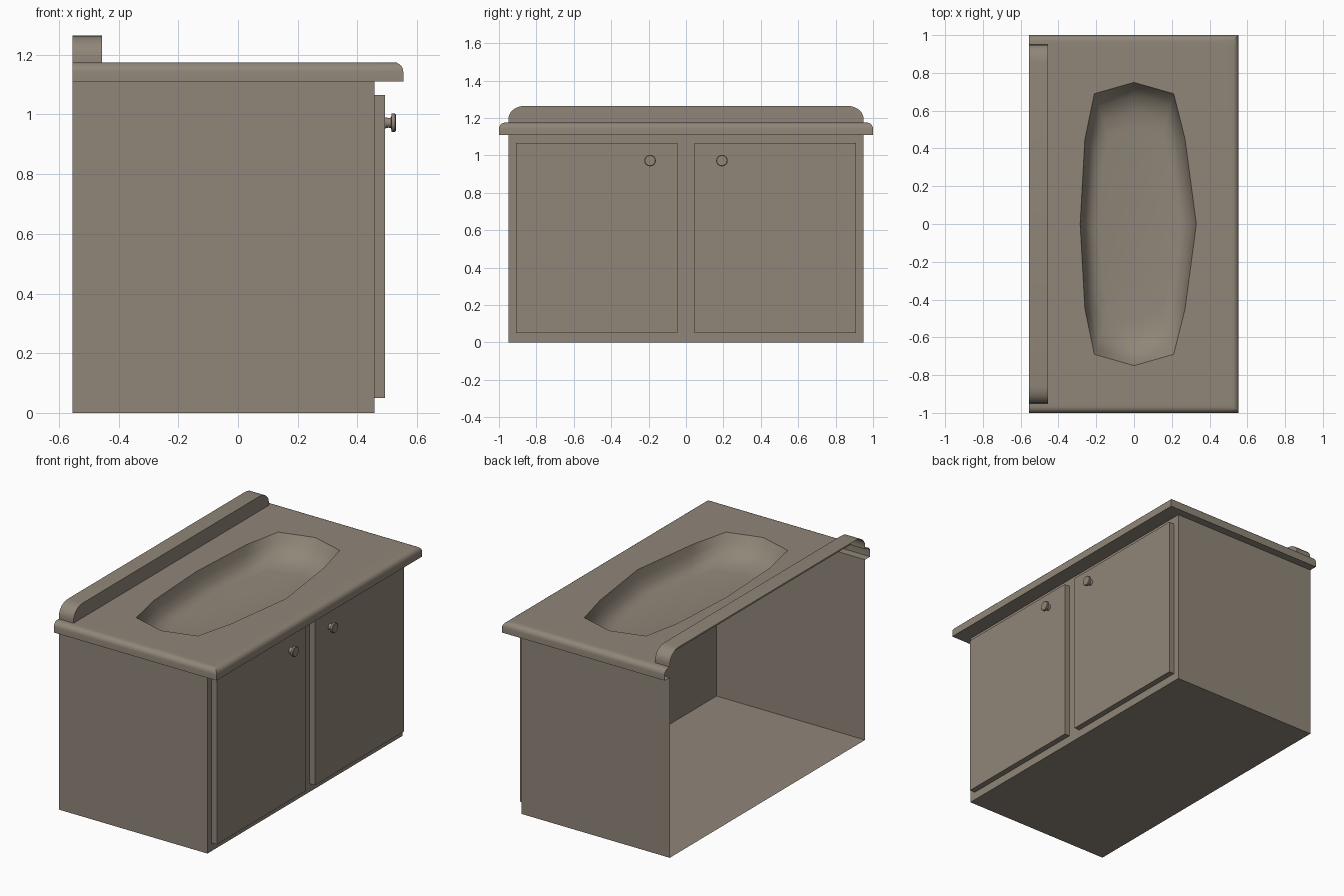
import bpy, bmesh, math
from mathutils import Matrix

if "Cube" in bpy.data.objects:
    bpy.data.objects.remove(bpy.data.objects["Cube"])

mat = bpy.data.materials.new("warm_taupe")
mat.diffuse_color = (0.28, 0.24, 0.19, 1)
mat.use_nodes = True
mat.node_tree.nodes["Principled BSDF"].inputs["Base Color"].default_value = mat.diffuse_color
BACK = -0.555   # the whole unit is open at this plane, where it meets the wall


def smooth(ob, angle=35):
    bpy.ops.object.select_all(action='DESELECT')
    ob.select_set(True)
    bpy.context.view_layer.objects.active = ob
    bpy.ops.object.shade_smooth_by_angle(angle=math.radians(angle))


def finish(name, bm, angle=35):
    me = bpy.data.meshes.new(name)
    bm.to_mesh(me)
    bm.free()
    me.materials.append(mat)
    ob = bpy.data.objects.new(name, me)
    bpy.context.collection.objects.link(ob)
    smooth(ob, angle)
    return ob


def box(x0, x1, y0, y1, z0, z1):
    bm = bmesh.new()
    m = Matrix.Translation(((x0 + x1) / 2, (y0 + y1) / 2, (z0 + z1) / 2))
    m = m @ Matrix.Diagonal((x1 - x0, y1 - y0, z1 - z0, 1))
    bmesh.ops.create_cube(bm, size=1, matrix=m)
    return bm


def prism(points, offset):
    bm = bmesh.new()
    f = bm.faces.new([bm.verts.new(p) for p in points])
    r = bmesh.ops.extrude_face_region(bm, geom=[f])
    bmesh.ops.translate(bm, vec=offset,
                        verts=[v for v in r['geom'] if isinstance(v, bmesh.types.BMVert)])
    bmesh.ops.recalc_face_normals(bm, faces=bm.faces)
    return bm


def drop(bm, test):
    bm.normal_update()
    bmesh.ops.delete(bm, geom=[f for f in bm.faces if test(f.normal, f.calc_center_median())],
                     context='FACES')


# cabinet shell, open at the back and under the worktop
bm = box(BACK, 0.457, -0.95, 0.95, 0, 1.11)
drop(bm, lambda n, c: n.z > 0.5 or n.x < -0.5)
finish("cabinet_body", bm)

# worktop with rounded front and side edges
bm = box(BACK, 0.554, -1, 1, 1.11, 1.175)
rim = [e for e in bm.edges if all(v.co.z > 1.15 for v in e.verts)
       and any(v.co.x > 0 for v in e.verts)]
bmesh.ops.bevel(bm, geom=rim, offset=0.032, segments=5, profile=0.5, affect='EDGES')
top = finish("worktop", bm)

# twelve-sided bowl outline, cut through the worktop
half = [(0.33, 0), (0.27, 0.45), (0.21, 0.69), (0, 0.75), (-0.21, 0.69), (-0.26, 0.45)]
outline = half + [(-0.285, 0)] + [(x, -y) for x, y in half[:0:-1]]
cutter = finish("bowl_cutter", prism([(x, y, 1.0) for x, y in outline], (0, 0, 0.3)))
cutter.hide_render = True
mod = top.modifiers.new("bowl_hole", 'BOOLEAN')
mod.operation, mod.solver, mod.object = 'DIFFERENCE', 'EXACT', cutter
bpy.context.view_layer.objects.active = top
bpy.ops.object.modifier_apply(modifier=mod.name)
bpy.data.objects.remove(cutter)

# keep only the worktop's outer skin, with an underside where it overhangs
bm = bmesh.new()
bm.from_mesh(top.data)
for co, no in (((-0.455, 0, 0), (1, 0, 0)), ((0, 0.95, 0), (0, 1, 0)),
               ((0, -0.95, 0), (0, 1, 0)), ((0.457, 0, 0), (1, 0, 0))):
    bmesh.ops.bisect_plane(bm, geom=bm.verts[:] + bm.edges[:] + bm.faces[:],
                           plane_co=co, plane_no=no)


def hidden(n, c):
    inside = abs(c.y) < 0.949 and c.x < 0.456
    underside = n.z < -0.9 and inside
    hole_wall = abs(n.z) < 0.1 and abs(c.y) < 0.8 and abs(c.x) < 0.4
    below_splash = n.z > 0.9 and inside and c.x < -0.456
    return underside or hole_wall or below_splash or n.x < -0.9


drop(bm, hidden)
bm.to_mesh(top.data)
bm.free()
smooth(top)

# shallow bowl: shrinking rings down to a flat floor
bm = bmesh.new()
rings = [[bm.verts.new((0.02 + (x - 0.02) * s, y * s, z)) for x, y in outline]
         for s, z in ((1, 1.175), (0.96, 1.125), (0.9, 1.08), (0.8, 1.05), (0.68, 1.04))]
for a, b in zip(rings, rings[1:]):
    for i in range(12):
        j = (i + 1) % 12
        bm.faces.new((a[i], a[j], b[j], b[i]))
bm.faces.new(rings[-1])
finish("basin_bowl", bm, 60)

# splashback with rounded upper corners, open behind and below
arc = [(0.86 + 0.09 * math.cos(t * math.pi / 12), 1.195 + 0.07 * math.sin(t * math.pi / 12))
       for t in range(7)]
prof = [(0.95, 1.175)] + arc + [(-y, z) for y, z in reversed(arc)] + [(-0.95, 1.175)]
bm = prism([(BACK, y, z) for y, z in prof], (0.1, 0, 0))
drop(bm, lambda n, c: n.x < -0.5 or n.z < -0.9)
finish("splashback", bm)

# pair of doors with turned knobs
knob = [(0.492, 0.019), (0.505, 0.016), (0.513, 0.018), (0.515, 0.031), (0.526, 0.031),
        (0.529, 0.027)]
for side, s in (("left", -1), ("right", 1)):
    y0, y1 = sorted((0.045 * s, 0.91 * s))
    bm = box(0.457, 0.493, y0, y1, 0.05, 1.065)
    drop(bm, lambda n, c: n.x < -0.5)
    finish(side + "_door", bm)
    bm = bmesh.new()
    loops = [[bm.verts.new((x, 0.192 * s + r * math.cos(k * math.pi / 8),
                            0.972 + r * math.sin(k * math.pi / 8))) for k in range(16)]
             for x, r in knob]
    for a, b in zip(loops, loops[1:]):
        for i in range(16):
            j = (i + 1) % 16
            bm.faces.new((a[i], a[j], b[j], b[i]))
    bm.faces.new(loops[-1])
    finish(side + "_knob", bm)
